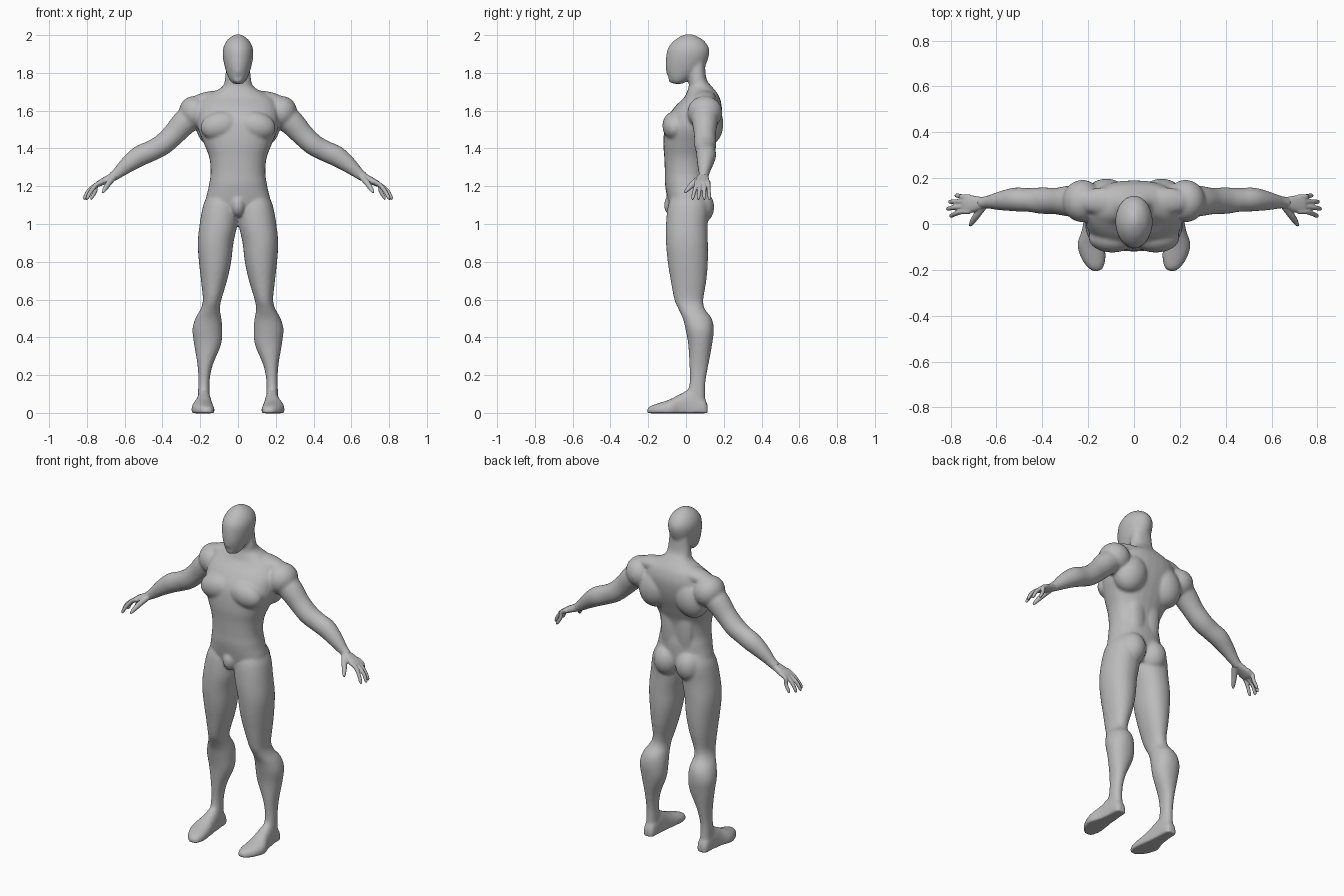
import bpy, bmesh, math
from mathutils import Vector, Matrix

old = bpy.data.objects.get("Cube")
if old:
    bpy.data.objects.remove(old, do_unlink=True)

skin = bpy.data.materials.new("plain grey")
skin.use_nodes = True
skin.diffuse_color = (0.5, 0.5, 0.5, 1)
skin.node_tree.nodes["Principled BSDF"].inputs["Base Color"].default_value = skin.diffuse_color

SIDES = 28
STEPS = 5


def smooth_rows(rows):
    """Resample rows of numbers with a Catmull-Rom spline."""
    rows = [Vector(r) for r in rows]
    padded = [rows[0]] + rows + [rows[-1]]
    result = []
    for a, b, c, d in zip(padded, padded[1:], padded[2:], padded[3:]):
        for i in range(STEPS):
            t = i / STEPS
            result.append(b + (c - a) * (t / 2) + (a * 2 - b * 5 + c * 4 - d) * (t * t / 2)
                          + (b * 3 - a - c * 3 + d) * (t ** 3 / 2))
    return result + [rows[-1]]


def loft(bm, rings):
    """Skin a list of vertex rings and close both ends."""
    rings = [[bm.verts.new(p) for p in ring] for ring in rings]
    for low, high in zip(rings, rings[1:]):
        for i in range(SIDES):
            j = (i + 1) % SIDES
            bm.faces.new((low[i], low[j], high[j], high[i]))
    bm.faces.new(rings[0][::-1])
    bm.faces.new(rings[-1])


def ring(center, u, v, power=2.0):
    """Rounded cross-section; a power above two makes it boxier."""
    points = []
    for i in range(SIDES):
        angle = math.tau * i / SIDES
        c, s = math.cos(angle), math.sin(angle)
        points.append(center + u * math.copysign(abs(c) ** (2 / power), c)
                      + v * math.copysign(abs(s) ** (2 / power), s))
    return points


def column(bm, rows, power=2.0):
    """Upright part from rows of height, x range and y range."""
    rings = []
    for z, x0, x1, y0, y1 in smooth_rows(rows):
        center = Vector(((x0 + x1) / 2, (y0 + y1) / 2, z))
        rings.append(ring(center, Vector(((x1 - x0) / 2, 0, 0)), Vector((0, (y1 - y0) / 2, 0)), power))
    loft(bm, rings)


def centred(rows):
    return [(z, -w, w, y0, y1) for z, w, y0, y1 in rows]


def limb(bm, rows, power=2.0):
    """Tube from rows of centre, thickness and depth."""
    rows = smooth_rows(rows)
    rings = []
    for i, row in enumerate(rows):
        ahead, behind = rows[min(i + 1, len(rows) - 1)], rows[max(i - 1, 0)]
        along = (ahead - behind).to_3d().normalized()
        side = Vector((0, 1, 0))
        side = (side - along * side.dot(along)).normalized()
        rings.append(ring(row.to_3d(), side.cross(along) * row[3], side * row[4], power))
    loft(bm, rings)


def ball(bm, center, radii, tilt=0):
    matrix = (Matrix.Translation(center) @ Matrix.Rotation(math.radians(tilt), 4, "Y")
              @ Matrix.Diagonal((*radii, 1)))
    bmesh.ops.create_uvsphere(bm, u_segments=SIDES, v_segments=SIDES // 2, radius=1, matrix=matrix)


def finish(bm, name, voxel, passes):
    """Mirror, fuse and relax the overlapping parts into one skin."""
    bmesh.ops.recalc_face_normals(bm, faces=bm.faces)
    mesh = bpy.data.meshes.new(name)
    bm.to_mesh(mesh)
    bm.free()
    mesh.materials.append(skin)
    obj = bpy.data.objects.new(name, mesh)
    bpy.context.collection.objects.link(obj)
    mirror = obj.modifiers.new("Mirror", "MIRROR")
    mirror.use_mirror_merge = False
    fuse = obj.modifiers.new("Fuse", "REMESH")
    fuse.mode = "VOXEL"
    fuse.voxel_size = voxel
    fuse.use_smooth_shade = True
    relax = obj.modifiers.new("Relax", "SMOOTH")
    relax.factor = 0.5
    relax.iterations = passes


body = bmesh.new()

# Torso and neck
column(body, centred([
    (1.04, .05, -.06, .08), (1.1, .165, -.09, .11), (1.2, .155, -.11, .115), (1.27, .145, -.112, .108),
    (1.35, .152, -.115, .115), (1.42, .178, -.12, .14), (1.5, .21, -.115, .17), (1.56, .215, -.1, .185),
    (1.62, .21, -.06, .19), (1.67, .18, -.01, .178), (1.7, .125, .005, .16), (1.73, .08, .015, .135),
    (1.77, .069, .015, .108), (1.86, .06, .02, .1)]), 2.3)

# Head
column(body, centred([
    (1.742, .025, -.066, -.02), (1.765, .046, -.088, .02), (1.82, .067, -.106, .09), (1.88, .08, -.106, .119),
    (1.93, .079, -.096, .122), (1.97, .06, -.064, .096), (1.993, .034, -.03, .06), (2.005, .01, .0, .03)]))
ball(body, (0, -.085, 1.815), (.018, .022, .035))
ball(body, (0, -.073, 1.765), (.028, .02, .02))

# Muscle masses
ball(body, (.095, -.06, 1.52), (.105, .065, .075), 12)      # chest
ball(body, (.12, .11, 1.53), (.1, .088, .12), -15)          # shoulder blade
ball(body, (.225, .1, 1.59), (.085, .093, .09), 40)         # shoulder
ball(body, (.13, .1, 1.665), (.12, .06, .04), 6)            # collar slope
ball(body, (.05, .085, 1.33), (.055, .032, .2))             # lower back
ball(body, (.073, .065, 1.09), (.078, .085, .095))          # buttock
ball(body, (0, -.07, 1.1), (.04, .046, .06))                # groin

# Legs
column(body, [
    (1.16, .02, .155, -.07, .1), (1.1, .0, .184, -.095, .12), (1, .003, .203, -.106, .115),
    (.9, .024, .213, -.106, .116), (.8, .036, .207, -.097, .116), (.7, .058, .196, -.081, .108),
    (.6, .088, .186, -.062, .092), (.55, .096, .198, -.04, .1), (.5, .088, .226, -.017, .136),
    (.44, .083, .241, -.002, .147), (.36, .09, .232, .012, .138), (.25, .135, .214, .018, .118),
    (.17, .15, .21, .02, .104), (.1, .15, .212, .01, .102), (.03, .15, .212, .01, .106)], 2.15)

# Feet, flattened on the ground
sole = []
for y, x, width, height in smooth_rows([
        (.115, .18, .02, .04), (.095, .18, .034, .08), (.03, .18, .038, .125), (-.03, .182, .046, .1),
        (-.09, .187, .06, .07), (-.15, .177, .053, .05), (-.19, .168, .034, .036), (-.207, .166, .012, .02)]):
    points = ring(Vector((x, y, height / 4)), Vector((width, 0, 0)), Vector((0, 0, height * .75)), 2.3)
    sole.append([Vector((p.x, p.y, max(p.z, -.002))) for p in points])
loft(body, sole)

# Arms
limb(body, [
    (.2, .1, 1.6, .07, .075), (.28, .1, 1.54, .068, .068), (.34, .1, 1.475, .06, .058),
    (.4, .102, 1.42, .057, .058), (.46, .105, 1.387, .055, .052), (.52, .107, 1.36, .055, .052),
    (.58, .101, 1.318, .045, .042), (.64, .095, 1.267, .03, .028), (.675, .092, 1.243, .025, .026)])
finish(body, "body", .008, 8)

# Hands
hand = bmesh.new()
limb(hand, [
    (.625, .095, 1.278, .026, .024), (.66, .092, 1.252, .022, .026), (.7, .088, 1.232, .019, .036),
    (.74, .086, 1.212, .015, .042), (.752, .086, 1.204, .008, .038)], 2.3)
for root, tip, reach in ((.054, .036, .803), (.076, .066, .817), (.098, .097, .808), (.118, .124, .78)):
    bend = (root + tip) / 2
    limb(hand, [(.715, root, 1.226, .012, .011), (.75, root, 1.208, .012, .011),
                (reach - .025, bend, 1.175, .011, .01), (reach - .006, tip, 1.14, .009, .009),
                (reach - .002, tip, 1.128, .004, .004)])
limb(hand, [(.66, .075, 1.245, .016, .018), (.685, .04, 1.215, .015, .016),
            (.705, .01, 1.185, .012, .012), (.716, -.008, 1.165, .006, .006)])
finish(hand, "hands", .004, 4)
